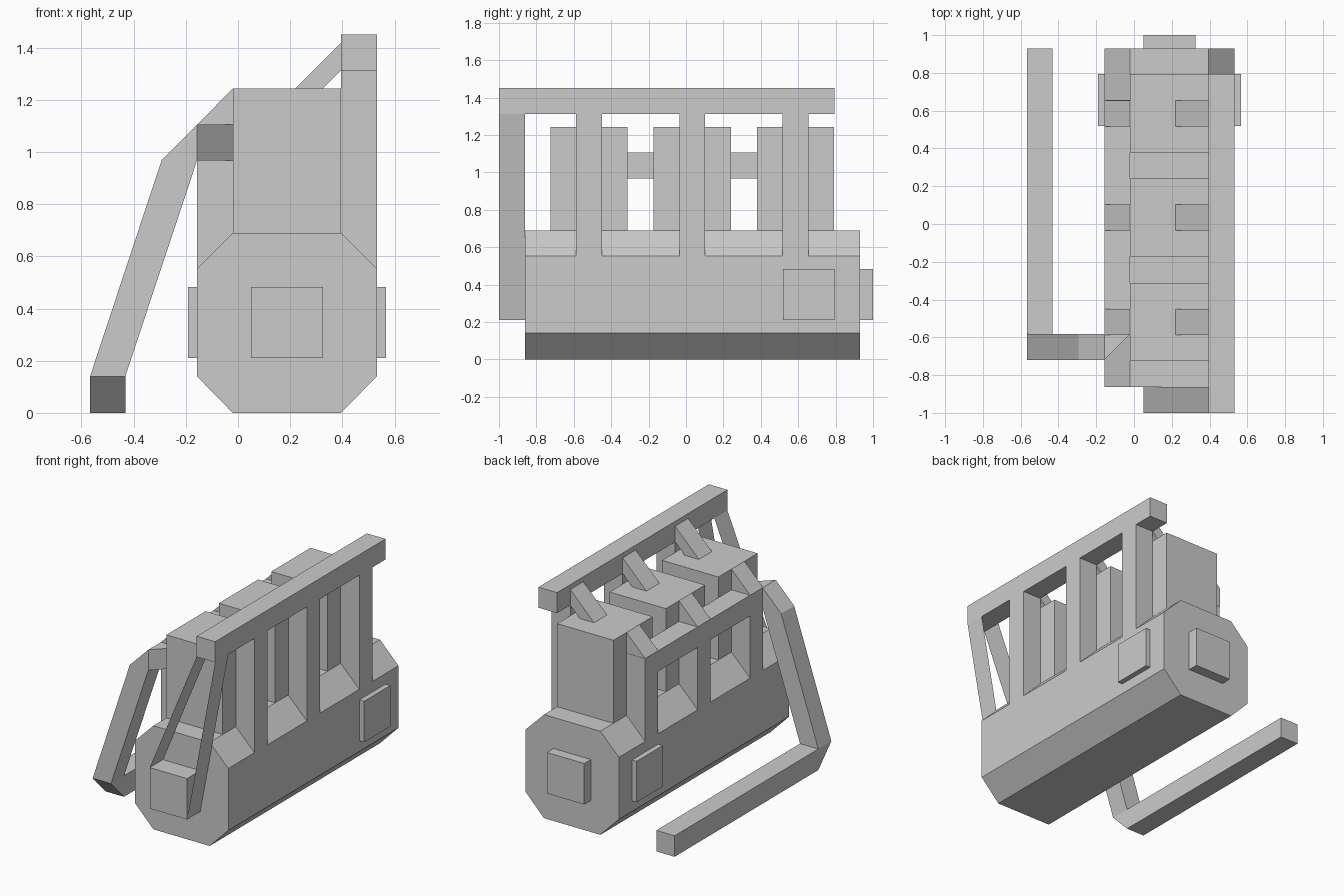
import bpy, bmesh

if "Cube" in bpy.data.objects:
    bpy.data.objects.remove(bpy.data.objects["Cube"])


def mesh_object(name, verts, faces):
    me = bpy.data.meshes.new(name)
    me.from_pydata(verts, [], faces)
    bm = bmesh.new()
    bm.from_mesh(me)
    bmesh.ops.recalc_face_normals(bm, faces=bm.faces)
    bm.to_mesh(me)
    bm.free()
    ob = bpy.data.objects.new(name, me)
    bpy.context.collection.objects.link(ob)
    return ob


def prism(name, profile, axis, lo, hi):
    """Extrude a 2D profile along an axis: x (y,z), y (x,z) or z (x,y)."""
    place = {'x': lambda a, b, t: (t, a, b),
             'y': lambda a, b, t: (a, t, b),
             'z': lambda a, b, t: (a, b, t)}[axis]
    n = len(profile)
    verts = [place(a, b, t) for t in (lo, hi) for a, b in profile]
    faces = [list(range(n)), list(range(n, 2 * n))]
    faces += [(i, (i + 1) % n, n + (i + 1) % n, n + i) for i in range(n)]
    return mesh_object(name, verts, faces)


def box(name, x0, x1, y0, y1, z0, z1):
    return prism(name, [(x0, z0), (x1, z0), (x1, z1), (x0, z1)], 'y', y0, y1)


L0, L1, R0, R1 = -0.157, -0.02, 0.395, 0.532   # outer and inner x of each side

# Octagonal crankcase
prism("crankcase", [(L1, 0), (R0, 0), (R1, 0.14), (R1, 0.553), (R0, 0.69),
                    (L1, 0.69), (L0, 0.553), (L0, 0.14)], 'y', -0.862, 0.93)

# Mounting pads on all four sides
box("front_pad", 0.05, 0.325, -1.0, -0.862, 0.21, 0.483)
box("back_pad", 0.05, 0.325, 0.93, 1.0, 0.21, 0.483)
box("right_pad", R1, 0.567, 0.518, 0.793, 0.21, 0.483)
box("left_pad", -0.191, L0, 0.518, 0.793, 0.21, 0.483)

# Three cylinders, each with ports and diagonal links on both sides
for i in range(3):
    y = -0.725 + i * 0.552
    p0, p1 = y + 0.138, y + 0.275
    box(f"cylinder_{i}", L1, R0, y, y + 0.413, 0.69, 1.243)
    box(f"right_post_{i}", R0, R1, p0, p1, 0.553, 1.313)
    prism(f"left_post_{i}", [(L0, 0.553), (L1, 0.69), (L1, 0.968), (L0, 0.968)],
          'y', p0, p1)
    prism(f"right_link_{i}", [(0.22, 1.243), (0.325, 1.243), (R0, 1.313),
                              (R0, 1.418)], 'y', p0, p1)
    prism(f"left_link_{i}", [(L0, 1.105), (L1, 1.105), (L1, 1.243)], 'y', p0, p1)

# Upper right rail
box("right_rail", R0, R1, -1.0, 0.793, 1.313, 1.45)

# Two slanted panels joining the rail to the front pad
for name, (xa, za), xb in (("duct_left_panel", (0.05, 0.483), R0),
                           ("duct_right_panel", (0.325, 0.21), R1)):
    mesh_object(name, [(xa, -1.0, za), (xa, -0.862, za),
                       (xb, -0.862, 1.313), (xb, -1.0, 1.313)], [(0, 1, 2, 3)])

# Left rail with mitred front elbow
prism("left_rail", [(L0, -0.72), (L1, -0.583), (L1, 0.656), (L0, 0.656)],
      'z', 0.968, 1.105)

# Slanted downpipe and the low pipe running back along the floor
prism("downpipe", [(-0.567, 0.14), (-0.432, 0.14), (L0, 0.968), (L0, 1.105),
                   (-0.293, 0.968)], 'y', -0.72, -0.583)
prism("low_pipe", [(-0.72, 0.14), (-0.583, 0), (0.93, 0), (0.93, 0.14)],
      'x', -0.567, -0.432)
